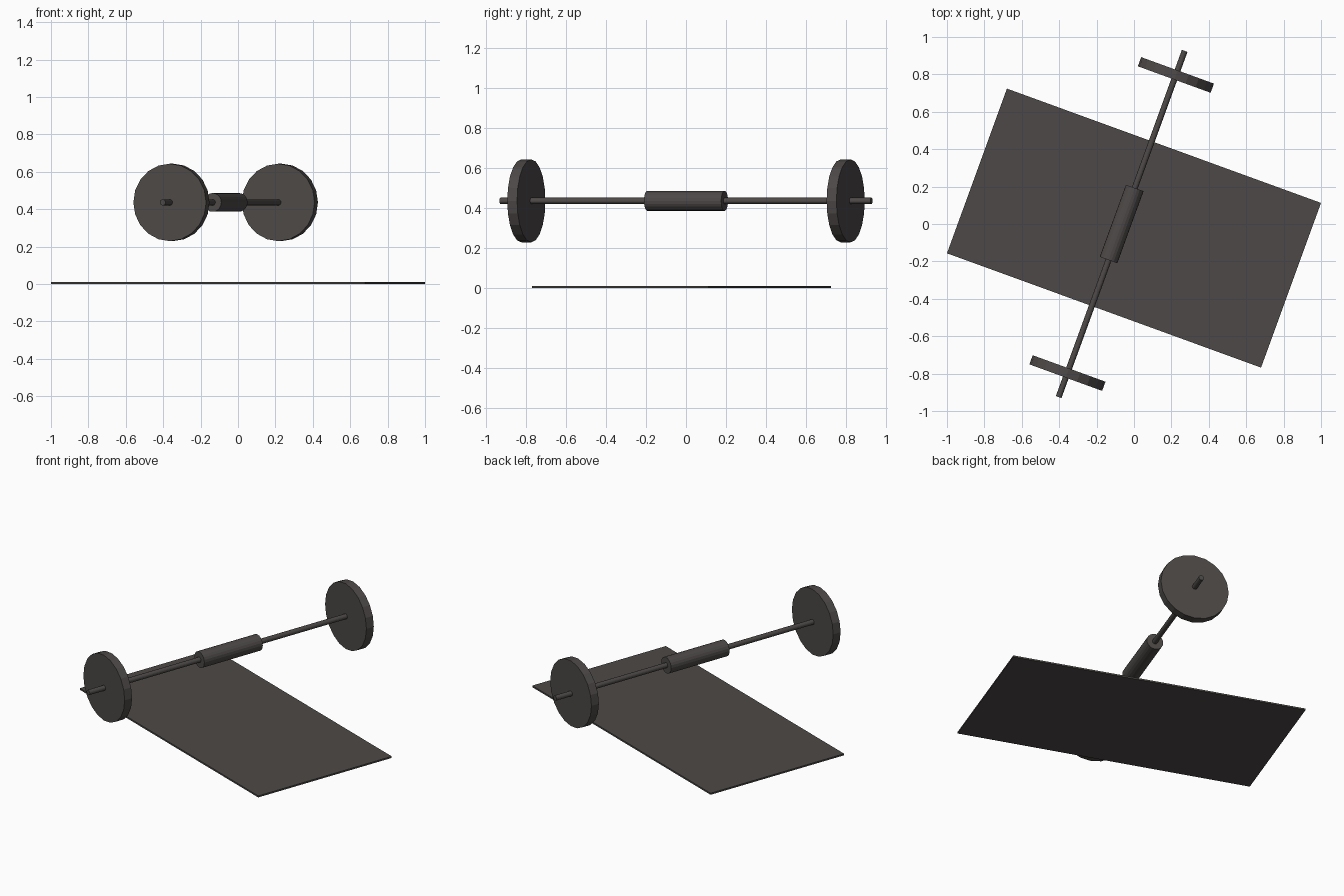
import bpy
from math import radians
from mathutils import Matrix, Vector

cube = bpy.data.objects.get("Cube")
if cube:
    bpy.data.objects.remove(cube, do_unlink=True)

SIDES = 20
TURN = Matrix.Rotation(radians(-20), 4, "Z")
BAR_CENTRE = Vector((-0.066, 0, 0.436))

charcoal = bpy.data.materials.new("charcoal")
charcoal.use_nodes = True
colour = (0.073, 0.066, 0.063, 1)
charcoal.diffuse_color = colour
charcoal.node_tree.nodes["Principled BSDF"].inputs["Base Color"].default_value = colour


def finish(name):
    ob = bpy.context.object
    ob.name = name
    ob.data.materials.append(charcoal)
    return ob


def bar_part(name, radius, length, offset=0):
    """Cylinder lying along the turned bar, offset from its middle."""
    bpy.ops.mesh.primitive_cylinder_add(vertices=SIDES, radius=radius, depth=length)
    ob = finish(name)
    ob.data.transform(Matrix.Rotation(radians(90), 4, "X"))
    ob.matrix_world = (Matrix.Translation(BAR_CENTRE) @ TURN
                       @ Matrix.Translation((0, offset, 0)))


# Exercise mat
bpy.ops.mesh.primitive_cube_add(size=1)
mat = finish("floor_mat")
mat.data.transform(Matrix.Diagonal((1.787, 0.937, 0.01, 1)))
mat.matrix_world = Matrix.Translation((0, -0.022, 0.005)) @ TURN

# Barbell: bar, padded sleeve and a weight plate at each end
bar_part("bar", 0.016, 1.97)
bar_part("padded_sleeve", 0.05, 0.41)
for name, side in (("front_weight", -1), ("back_weight", 1)):
    bar_part(name, 0.207, 0.052, side * 0.848)
